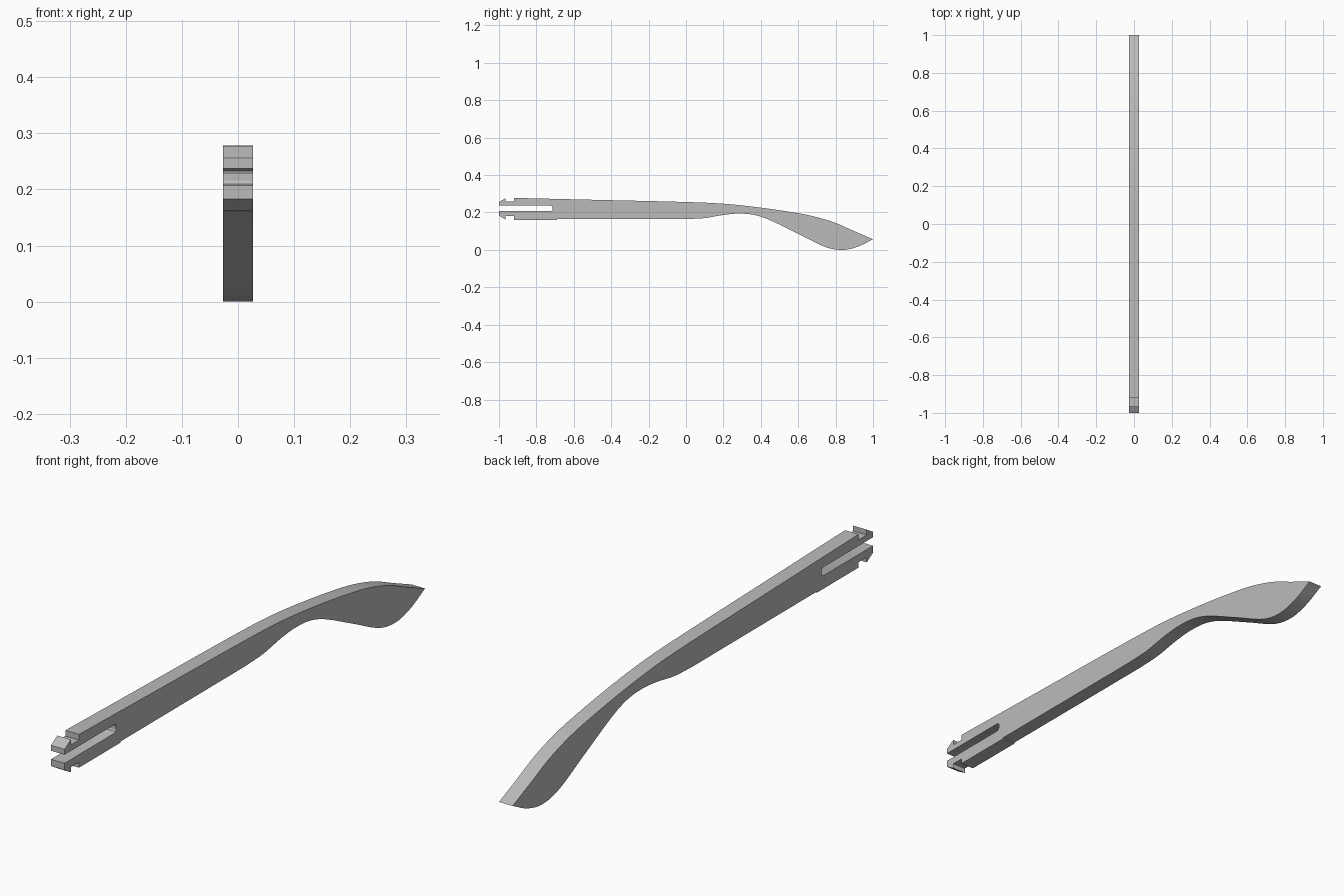
import bpy
import bmesh
from math import radians
from mathutils import Vector

if "Cube" in bpy.data.objects:
    bpy.data.objects.remove(bpy.data.objects["Cube"])

HALF_WIDTH = 0.0265


def smooth_path(points, steps=6):
    """Catmull-Rom curve through the given points."""
    pts = [Vector(p) for p in points]
    pts = [2 * pts[0] - pts[1]] + pts + [2 * pts[-1] - pts[-2]]
    out = []
    for a, b, c, d in zip(pts, pts[1:], pts[2:], pts[3:]):
        # chord-scaled tangents keep uneven spacing free of overshoot
        span = (c - b).length
        m0 = (c - a) * span / ((b - a).length + span)
        m1 = (d - b) * span / ((d - c).length + span)
        for i in range(steps):
            t = i / steps
            out.append(b * (2*t**3 - 3*t**2 + 1) + m0 * (t**3 - 2*t**2 + t)
                       + c * (3*t**2 - 2*t**3) + m1 * (t**3 - t**2))
    out.append(pts[-2])
    return out


# Upper edge, from the clip end to the ear tip
upper = smooth_path([(-0.92, 0.278), (-0.5, 0.268), (0, 0.256), (0.2, 0.247),
                     (0.4, 0.226), (0.6, 0.196), (0.7, 0.175), (0.8, 0.144),
                     (0.9, 0.1), (1, 0.057)])
# Lower edge, from the ear tip back to the straight shank
lower = smooth_path([(1, 0.057), (0.92, 0.018), (0.84, 0.0), (0.75, 0.014),
                     (0.6, 0.086), (0.44, 0.163), (0.36, 0.188), (0.28, 0.194),
                     (0.2, 0.187), (0.1, 0.17), (0, 0.165)])
# Stepped underside and the lower clip prong
lower_clip = [(-0.69, 0.165), (-0.69, 0.161), (-0.92, 0.161), (-0.92, 0.18),
              (-0.965, 0.18), (-0.965, 0.162), (-1, 0.183), (-1, 0.207)]
# Slot with eased inner corners
slot = [(-0.724, 0.207), (-0.717, 0.21), (-0.714, 0.216),
        (-0.714, 0.228), (-0.717, 0.234), (-0.724, 0.237)]
# Upper clip prong
upper_clip = [(-1, 0.237), (-1, 0.256), (-0.965, 0.277), (-0.965, 0.258),
              (-0.92, 0.258)]

outline = upper + lower[1:] + [Vector(p) for p in lower_clip + slot + upper_clip]

# Extrude the side profile across the width
bm = bmesh.new()
face = bm.faces.new([bm.verts.new((-HALF_WIDTH, p.x, p.y)) for p in outline])
extruded = bmesh.ops.extrude_face_region(bm, geom=[face])
new_verts = [v for v in extruded["geom"] if isinstance(v, bmesh.types.BMVert)]
bmesh.ops.translate(bm, verts=new_verts, vec=(2 * HALF_WIDTH, 0, 0))
if len([f for f in bm.faces if len(f.verts) > 4]) < 2:
    bm.faces.new([v for v in bm.verts if v.co.x < 0])
bmesh.ops.recalc_face_normals(bm, faces=bm.faces)
caps = [f for f in bm.faces if len(f.verts) > 4]
bmesh.ops.triangulate(bm, faces=caps)

mesh = bpy.data.meshes.new("temple_arm")
bm.to_mesh(mesh)
bm.free()
arm = bpy.data.objects.new("temple_arm", mesh)
bpy.context.collection.objects.link(arm)

# Plain grey finish
grey = bpy.data.materials.new("grey_plastic")
grey.use_nodes = True
grey.diffuse_color = (0.5, 0.5, 0.5, 1)
grey.node_tree.nodes["Principled BSDF"].inputs["Base Color"].default_value = (0.5, 0.5, 0.5, 1)
mesh.materials.append(grey)

bpy.ops.object.select_all(action='DESELECT')
arm.select_set(True)
bpy.context.view_layer.objects.active = arm
bpy.ops.object.shade_smooth_by_angle(angle=radians(25))
